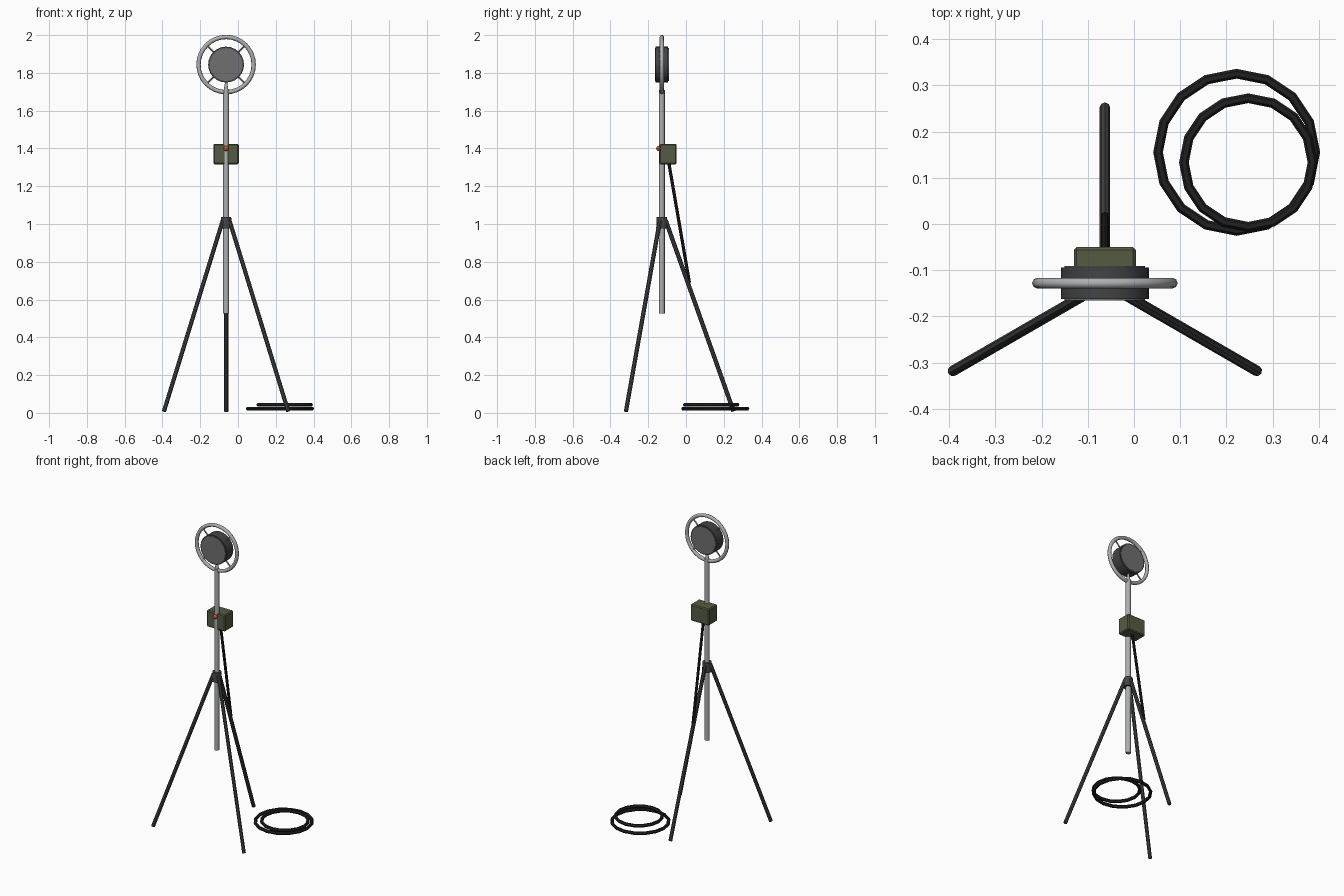
import bpy, math
from mathutils import Vector

if "Cube" in bpy.data.objects:
    bpy.data.objects.remove(bpy.data.objects["Cube"])

CX, CY = -0.063, -0.128      # stand axis
HEAD_Z = 1.844               # centre of the microphone head


def mat(name, rgb):
    m = bpy.data.materials.new(name)
    m.diffuse_color = (*rgb, 1)
    m.use_nodes = True
    m.node_tree.nodes["Principled BSDF"].inputs["Base Color"].default_value = m.diffuse_color
    return m


STEEL = mat("light_steel", (0.42, 0.43, 0.44))
DARK = mat("dark_metal", (0.055, 0.057, 0.06))
GRILLE = mat("grille_grey", (0.16, 0.16, 0.165))
OLIVE = mat("olive_green", (0.09, 0.105, 0.055))
RUBBER = mat("black_rubber", (0.014, 0.014, 0.015))
BRASS = mat("brass", (0.42, 0.26, 0.08))
RED = mat("signal_red", (0.55, 0.08, 0.03))


def finish(name, m, smooth=None):
    o = bpy.context.object
    o.name = name
    o.data.materials.append(m)
    if smooth:
        bpy.ops.object.shade_smooth_by_angle(angle=math.radians(smooth))
    return o


def rod(name, a, b, r1, m, r2=None, sides=8, smooth=None):
    """Round bar between two points, optionally tapered."""
    a, b = Vector(a), Vector(b)
    d = b - a
    bpy.ops.mesh.primitive_cone_add(
        vertices=sides, radius1=r1, radius2=r1 if r2 is None else r2, depth=d.length,
        location=(a + b) / 2, rotation=d.to_track_quat('Z', 'Y').to_euler())
    return finish(name, m, smooth)


def ring(name, loc, major, minor, segs, sides, m, rot=(0, 0, 0), smooth=None):
    bpy.ops.mesh.primitive_torus_add(
        major_radius=major, minor_radius=minor, major_segments=segs,
        minor_segments=sides, location=loc, rotation=rot)
    return finish(name, m, smooth)


# tripod legs and hub
for i, deg in enumerate((90, 210, 330)):
    c, s = math.cos(math.radians(deg)), math.sin(math.radians(deg))
    rod(f"leg_{i + 1}", (CX + 0.02 * c, CY + 0.02 * s, 1.02),
        (CX + 0.38 * c, CY + 0.38 * s, 0.008), 0.0115, DARK)
rod("tripod_hub", (CX, CY, 0.975), (CX, CY, 1.037), 0.03, DARK, r2=0.027, sides=12)

# centre pole
rod("pole", (CX, CY, 0.525), (CX, CY, 1.71), 0.0155, STEEL, sides=12, smooth=40)
rod("pole_tip", (CX, CY, 1.70), (CX, CY, 1.75), 0.0135, STEEL, r2=0.006, sides=12, smooth=40)

# suspension ring and its four springs
ring("suspension_ring", (CX, CY, HEAD_Z), 0.146, 0.0115, 32, 8, STEEL,
     (math.pi / 2, 0, 0), 50)
for i in range(4):
    t = math.radians(45 + 90 * i)
    c, s = math.cos(t), math.sin(t)
    rod(f"spring_{i + 1}", (CX + 0.085 * c, CY, HEAD_Z + 0.085 * s),
        (CX + 0.145 * c, CY, HEAD_Z + 0.145 * s), 0.0045, BRASS, sides=6)

# microphone capsule with a grille on each face
rod("capsule", (CX, CY - 0.034, HEAD_Z), (CX, CY + 0.034, HEAD_Z), 0.095, DARK,
    sides=24, smooth=30)
for side, name in ((-1, "front_grille"), (1, "back_grille")):
    rod(name, (CX, CY + side * 0.03, HEAD_Z), (CX, CY + side * 0.037, HEAD_Z),
        0.087, GRILLE, sides=24)

# control box with red lamp
bpy.ops.mesh.primitive_cube_add(size=1, location=(CX, -0.095, 1.37))
bpy.context.object.scale = (0.134, 0.09, 0.108)
bpy.ops.object.transform_apply(location=False, rotation=False, scale=True)
box = finish("control_box", OLIVE)
bev = box.modifiers.new("edges", 'BEVEL')
bev.width, bev.segments = 0.006, 1
bpy.ops.mesh.primitive_uv_sphere_add(segments=12, ring_count=8, radius=0.014,
                                     location=(CX, -0.144, 1.40))
finish("red_lamp", RED, 60)

# cable from the box down to the rear leg, and the coil on the ground
rod("cable", (CX, -0.092, 1.33), (CX, 0.018, 0.69), 0.0085, RUBBER)
ring("coil_lower", (0.222, 0.155, 0.023), 0.17, 0.0105, 16, 6, RUBBER)
ring("coil_upper", (0.247, 0.133, 0.043), 0.139, 0.0105, 16, 6, RUBBER)
